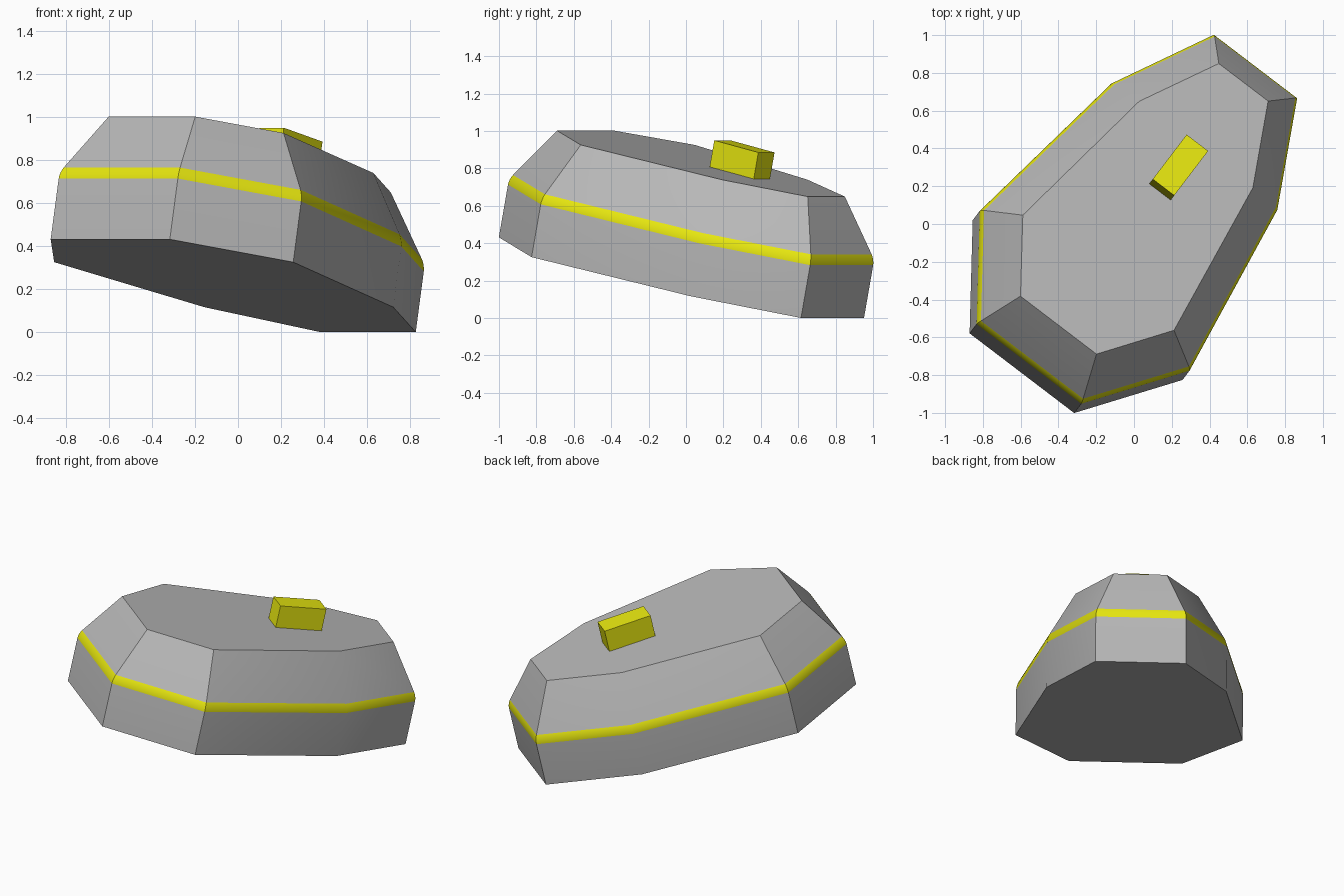
import bpy
import bmesh
from math import radians
from mathutils import Matrix, Vector

cube = bpy.data.objects.get("Cube")
if cube:
    bpy.data.objects.remove(cube, do_unlink=True)


def material(name, rgb):
    m = bpy.data.materials.new(name)
    m.use_nodes = True
    m.diffuse_color = (*rgb, 1)
    m.node_tree.nodes["Principled BSDF"].inputs["Base Color"].default_value = (*rgb, 1)
    return m


GREY = material("grey shell", (0.475, 0.475, 0.475))
YELLOW = material("yellow trim", (0.8, 0.8, 0.005))

# The parts are built along +x, then pitched nose down and turned
POSE = (Matrix.Translation((0.005, -0.004, 0))
        @ Matrix.Rotation(radians(52.7), 4, 'Z')
        @ Matrix.Rotation(radians(12.3), 4, 'Y'))


def finish(bm, name, mats):
    bmesh.ops.recalc_face_normals(bm, faces=bm.faces)
    bm.transform(POSE)
    mesh = bpy.data.meshes.new(name)
    bm.to_mesh(mesh)
    bm.free()
    for m in mats:
        mesh.materials.append(m)
    obj = bpy.data.objects.new(name, mesh)
    bpy.context.collection.objects.link(obj)
    bpy.ops.object.select_all(action='DESELECT')
    obj.select_set(True)
    bpy.context.view_layer.objects.active = obj
    bpy.ops.object.shade_smooth_by_angle(angle=radians(30))
    return obj


# Shell outlines: (length, half width) from tail to nose, mirrored across
wide = [(-1.057, 0.348), (-0.559, 0.698), (0.422, 0.552), (0.967, 0.278)]
narrow = [(-0.866, 0.253), (-0.509, 0.503), (0.364, 0.378), (0.788, 0.164)]
levels = [(wide, 0.211), (wide, 0.53), (narrow, 0.836)]

bm = bmesh.new()
rings = []
for half, z in levels:
    outline = half + [(x, -y) for x, y in reversed(half)]
    rings.append([bm.verts.new((x, y, z)) for x, y in outline])
for low, high in zip(rings, rings[1:]):
    for i in range(len(low)):
        j = (i + 1) % len(low)
        bm.faces.new((low[i], low[j], high[j], high[i]))
bm.faces.new(rings[0])
bm.faces.new(rings[-1])
bmesh.ops.recalc_face_normals(bm, faces=bm.faces)

# Rounded trim band along the widest edge
belt = set(rings[1])
edges = [e for e in bm.edges if all(v in belt for v in e.verts)]
bmesh.ops.bevel(bm, geom=edges, offset=0.03, offset_type='OFFSET', segments=4,
                profile=0.5, affect='EDGES', material=1)
finish(bm, "shell", [GREY, YELLOW])

# Scroll block on the upper face
bm = bmesh.new()
bmesh.ops.create_cube(bm, size=1)
bmesh.ops.scale(bm, vec=Vector((0.303, 0.143, 0.15)), verts=bm.verts)
bmesh.ops.translate(bm, vec=Vector((0.193, 0, 0.906)), verts=bm.verts)
finish(bm, "scroll_block", [YELLOW])
